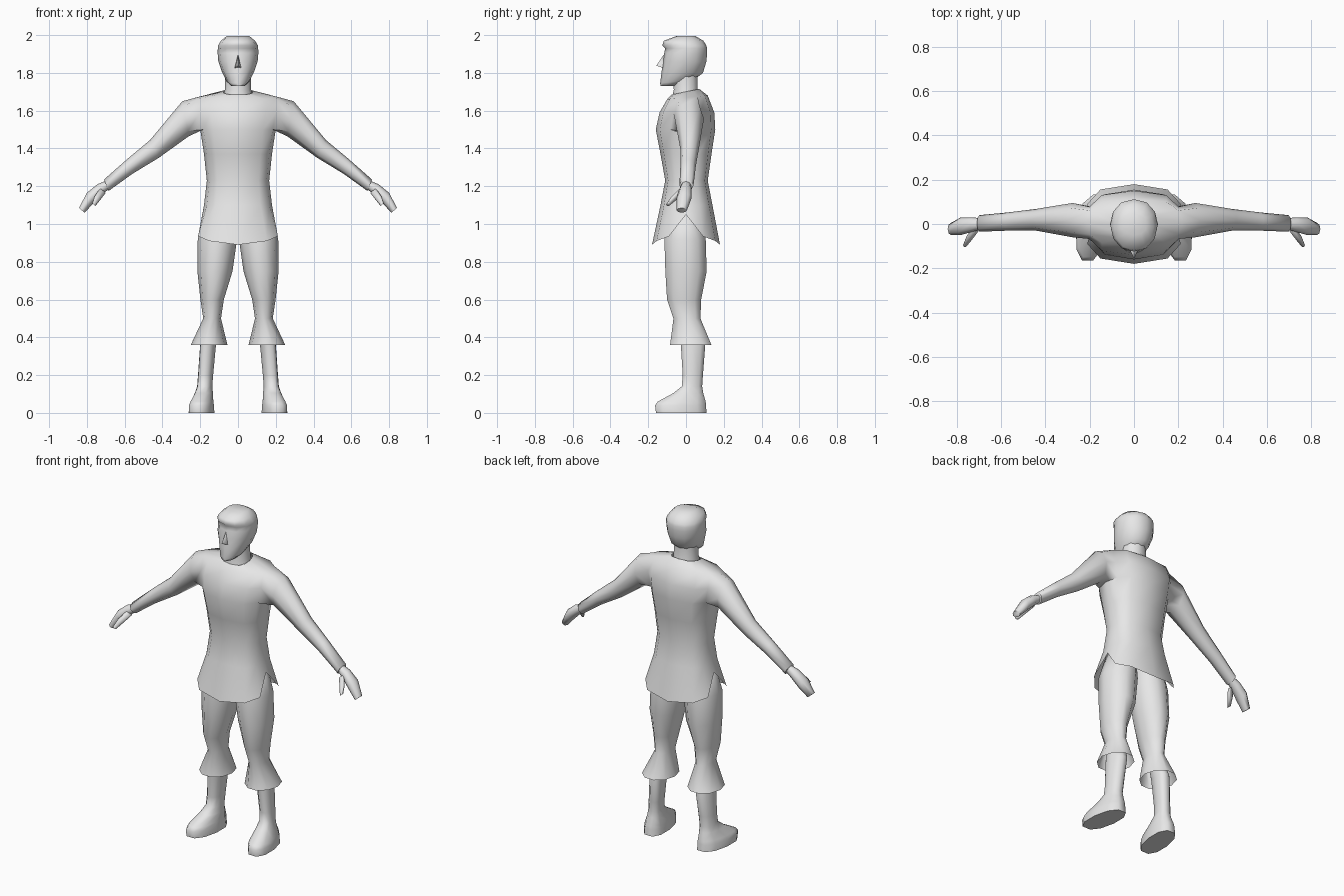
import bpy, bmesh
from math import sin, cos, pi, radians
from mathutils import Vector

if "Cube" in bpy.data.objects:
    bpy.data.objects.remove(bpy.data.objects["Cube"])

grey = bpy.data.materials.new("plain_grey")
grey.use_nodes = True
grey.diffuse_color = (0.8, 0.8, 0.8, 1)
grey.node_tree.nodes["Principled BSDF"].inputs["Base Color"].default_value = (0.8, 0.8, 0.8, 1)


def power(v, p):
    return abs(v) ** p * (1 if v >= 0 else -1)


def flat_ring(z, cx, rx, front, back, n=12, px=1.0, py=1.0, tilt=0.0, shear=0.0):
    """Level ring; tilt lifts the back and lowers the front."""
    mid, ry = (front + back) / 2, (back - front) / 2
    pts = []
    for i in range(n):
        a = 2 * pi * i / n
        y = mid + ry * power(sin(a), py)
        pts.append(Vector((cx + rx * power(cos(a), px) - shear * y, y, z + tilt * sin(a))))
    return pts


def limb_ring(bx, bz, tx, tz, front, back):
    """Eight-sided ring spanning a bottom point and a top point."""
    bottom, top = Vector((bx, 0, bz)), Vector((tx, 0, tz))
    mid, half = (bottom + top) / 2, (top - bottom) / 2
    pts = []
    for k in range(8):
        a = (k - 1) * pi / 4
        p = mid - half * cos(a)
        p.y = (front + back) / 2 + sin(a) * (back - front) / 2
        pts.append(p)
    return pts


def mirrored(rings, side):
    return [[Vector((p.x * side, p.y, p.z)) for p in r] for r in rings]


def bridge(bm, a, b, skip=()):
    n = len(a)
    for i in range(n):
        if i not in skip:
            bm.faces.new((a[i], a[(i + 1) % n], b[(i + 1) % n], b[i]))


def add_ring(bm, ring):
    return [bm.verts.new(p) for p in ring]


def finish(name, bm, angle=75):
    bmesh.ops.recalc_face_normals(bm, faces=bm.faces[:])
    mesh = bpy.data.meshes.new(name)
    bm.to_mesh(mesh)
    bm.free()
    mesh.materials.append(grey)
    ob = bpy.data.objects.new(name, mesh)
    bpy.context.collection.objects.link(ob)
    bpy.ops.object.select_all(action='DESELECT')
    ob.select_set(True)
    bpy.context.view_layer.objects.active = ob
    bpy.ops.object.shade_smooth_by_angle(angle=radians(angle))
    return ob


def loft(name, rings, start=True, end=True, angle=75):
    bm = bmesh.new()
    rows = [add_ring(bm, r) for r in rings]
    for a, b in zip(rows, rows[1:]):
        bridge(bm, a, b)
    if start:
        bm.faces.new(rows[0])
    if end:
        bm.faces.new(rows[-1])
    return finish(name, bm, angle)


# Tunic body: hem, waist, chest, shoulders, collar
body = [flat_ring(z, 0, rx, f, b, px=0.6, tilt=t) for z, rx, f, b, t in (
    (0.89, 0.23, -0.18, 0.18, 0),
    (1.10, 0.18, -0.135, 0.14, 0),
    (1.23, 0.165, -0.11, 0.115, 0),
    (1.37, 0.18, -0.135, 0.135, 0),
    (1.50, 0.20, -0.16, 0.155, 0),
    (1.59, 0.22, -0.14, 0.15, 0),
    (1.67, 0.22, -0.10, 0.115, 0.01),
    (1.70, 0.08, -0.075, 0.07, 0.015))]
# Hem rises to a slit at each side
for i, p in enumerate(body[0]):
    step = min(i % 6, 6 - i % 6)
    p.z = (1.05, 0.935, 0.91, 0.89)[step]
    if step == 0:
        p.x *= 0.82

sleeve = [limb_ring(*r) for r in (
    (0.26, 1.465, 0.295, 1.65, -0.06, 0.095),
    (0.42, 1.35, 0.465, 1.445, -0.03, 0.068),
    (0.56, 1.265, 0.585, 1.345, -0.03, 0.052),
    (0.685, 1.175, 0.71, 1.235, -0.035, 0.04))]

bm = bmesh.new()
rows = [add_ring(bm, r) for r in body]
for k, (a, b) in enumerate(zip(rows, rows[1:])):
    bridge(bm, a, b, skip=(11, 0, 5, 6) if k in (4, 5) else ())
# Sleeves grow out of the open armholes
low, mid, top = rows[4:7]
for side, (f, c, b) in ((1, (11, 0, 1)), (-1, (7, 6, 5))):
    last = [low[f], low[c], low[b], mid[b], top[b], top[c], top[f], mid[f]]
    for ring in mirrored(sleeve, side):
        new = add_ring(bm, ring)
        bridge(bm, last, new)
        last = new
    bm.faces.new(last)
finish("tunic", bm)

# Head with a low fringe ledge and a narrow chin
loft("head", [flat_ring(z, 0, rx, f, b, px=0.9, tilt=t) for z, rx, f, b, t in (
    (1.73, 0.035, -0.135, -0.05, 0),
    (1.755, 0.06, -0.137, 0.045, 0.01),
    (1.80, 0.083, -0.13, 0.09, 0),
    (1.86, 0.104, -0.122, 0.108, 0),
    (1.905, 0.108, -0.115, 0.112, 0),
    (1.93, 0.107, -0.11, 0.112, 0),
    (1.945, 0.106, -0.125, 0.108, 0),
    (1.97, 0.09, -0.118, 0.092, 0),
    (1.995, 0.06, -0.05, 0.05, 0))])
loft("neck", [flat_ring(z, 0, rx, f, b, n=10) for z, rx, f, b in (
    (1.66, 0.085, -0.08, 0.08), (1.71, 0.07, -0.068, 0.065), (1.79, 0.068, -0.07, 0.065))])

# Nose wedge
bm = bmesh.new()
for p in ((0, -0.108, 1.91), (0, -0.158, 1.838), (0.02, -0.115, 1.825),
          (-0.02, -0.115, 1.825), (0, -0.10, 1.82)):
    bm.verts.new(p)
bmesh.ops.convex_hull(bm, input=bm.verts[:])
finish("nose", bm)

hand = [limb_ring(*r) for r in (
    (0.67, 1.195, 0.695, 1.23, -0.022, 0.025),
    (0.715, 1.16, 0.745, 1.21, -0.035, 0.03),
    (0.765, 1.11, 0.80, 1.165, -0.05, 0.03),
    (0.812, 1.06, 0.842, 1.085, -0.05, 0.005))]
thumb = [limb_ring(*r) for r in (
    (0.70, 1.165, 0.73, 1.19, -0.04, -0.005),
    (0.735, 1.12, 0.76, 1.145, -0.085, -0.05),
    (0.755, 1.095, 0.772, 1.11, -0.105, -0.085))]
trouser = [flat_ring(*r, n=10) for r in (
    (1.08, 0.092, 0.075, -0.09, 0.09),
    (0.92, 0.109, 0.104, -0.12, 0.11),
    (0.75, 0.122, 0.093, -0.115, 0.115),
    (0.60, 0.137, 0.062, -0.105, 0.085),
    (0.50, 0.137, 0.047, -0.07, 0.08),
    (0.36, 0.153, 0.097, -0.09, 0.14))]
boot = [flat_ring(*r, n=10, px=0.8, py=0.9, shear=0.12) for r in (
    (0.45, 0.15, 0.04, -0.035, 0.075),
    (0.36, 0.163, 0.042, -0.03, 0.105),
    (0.20, 0.176, 0.04, -0.02, 0.092),
    (0.14, 0.18, 0.04, -0.025, 0.088),
    (0.105, 0.182, 0.048, -0.07, 0.095),
    (0.06, 0.188, 0.06, -0.155, 0.11),
    (0.04, 0.19, 0.066, -0.17, 0.112),
    (0.0, 0.19, 0.068, -0.165, 0.115))]

for label, side in (("left", 1), ("right", -1)):
    loft(label + "_hand", mirrored(hand, side))
    loft(label + "_thumb", mirrored(thumb, side))
    loft(label + "_trouser_leg", mirrored(trouser, side), end=False)
    loft(label + "_boot", mirrored(boot, side))
